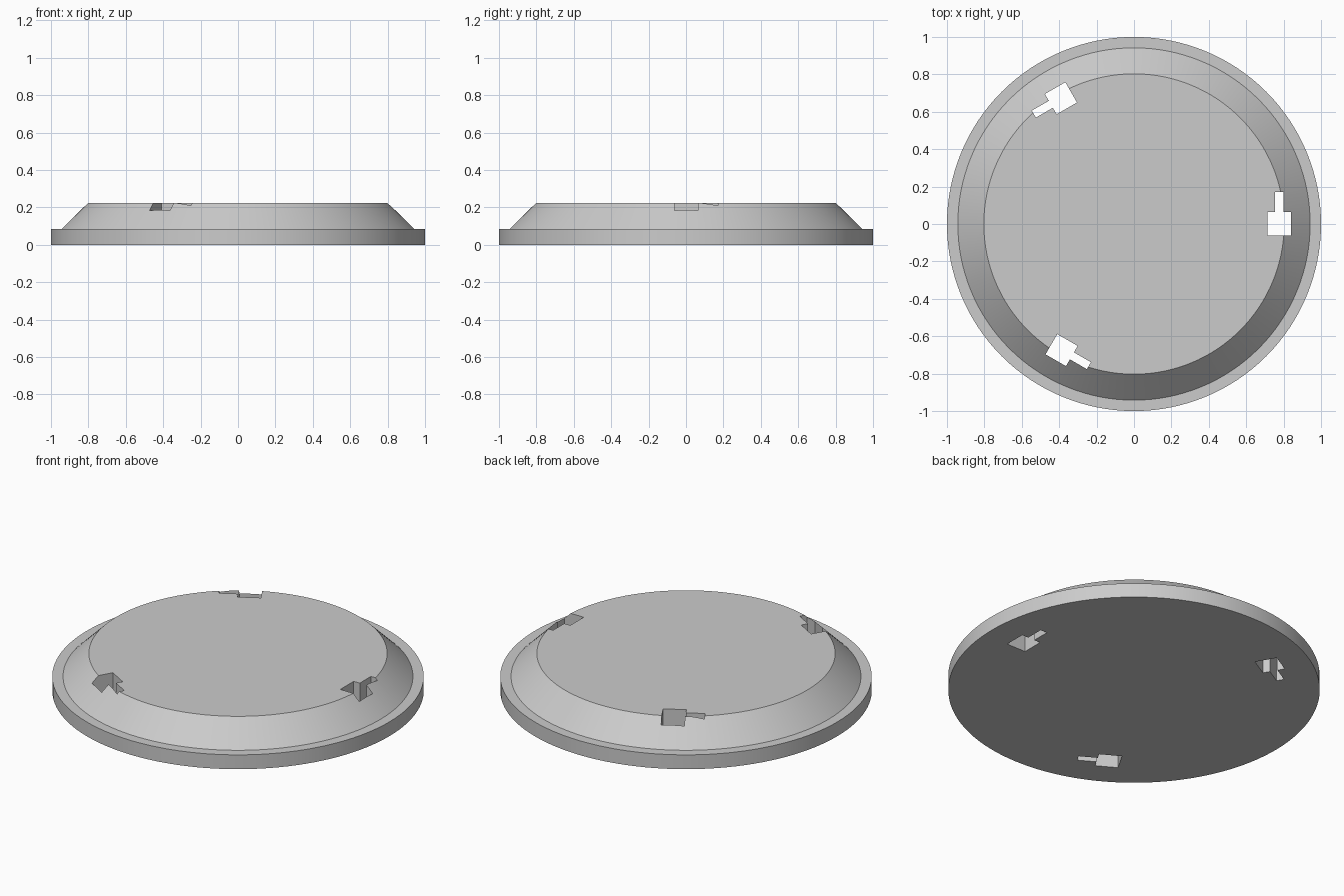
import bpy
import bmesh
import math
from mathutils import Matrix, Vector

cube = bpy.data.objects.get("Cube")
if cube:
    bpy.data.objects.remove(cube, do_unlink=True)

SEGMENTS = 128
HEIGHT = 0.222

# Single grey material
grey = bpy.data.materials.new("light grey")
grey.use_nodes = True
colour = (0.6, 0.6, 0.6, 1)
grey.diffuse_color = colour
grey.node_tree.nodes["Principled BSDF"].inputs["Base Color"].default_value = colour


def make_object(name, bm):
    bmesh.ops.recalc_face_normals(bm, faces=bm.faces)
    mesh = bpy.data.meshes.new(name)
    bm.to_mesh(mesh)
    bm.free()
    mesh.materials.append(grey)
    obj = bpy.data.objects.new(name, mesh)
    bpy.context.collection.objects.link(obj)
    return obj


# Round base: rim, ledge, bevelled wall and flat top, lofted ring by ring
profile = [(1, 0), (1, 0.085), (0.942, 0.085), (0.803, HEIGHT)]
bm = bmesh.new()
rings = []
for radius, z in profile:
    ring = bmesh.ops.create_circle(bm, segments=SEGMENTS, radius=radius,
                                   matrix=Matrix.Translation((0, 0, z)))
    rings.append(ring["verts"])
for low, high in zip(rings, rings[1:]):
    for i in range(SEGMENTS):
        j = (i + 1) % SEGMENTS
        bm.faces.new((low[i], low[j], high[j], high[i]))
bm.faces.new(rings[0])
bm.faces.new(rings[-1])
base = make_object("round_base", bm)

# Keyhole cutter: square opening with a narrow slot, repeated three times
outline = [(0.715, -0.061), (0.84, -0.061), (0.84, 0.065), (0.798, 0.065),
           (0.798, 0.17), (0.755, 0.17), (0.755, 0.065), (0.715, 0.065)]
bm = bmesh.new()
for k in range(3):
    turn = Matrix.Rotation(math.radians(120 * k), 3, "Z")
    face = bm.faces.new([bm.verts.new(turn @ Vector((x, y, -0.1))) for x, y in outline])
    grown = bmesh.ops.extrude_face_region(bm, geom=[face])
    moved = [v for v in grown["geom"] if isinstance(v, bmesh.types.BMVert)]
    bmesh.ops.translate(bm, verts=moved, vec=(0, 0, 0.5))
cutter = make_object("keyhole_cutter", bm)
cutter.hide_render = True

# Cut the keyholes right through the base
cut = base.modifiers.new("keyholes", "BOOLEAN")
cut.operation = "DIFFERENCE"
cut.solver = "EXACT"
cut.object = cutter
bpy.ops.object.select_all(action="DESELECT")
base.select_set(True)
bpy.context.view_layer.objects.active = base
bpy.ops.object.modifier_apply(modifier=cut.name)
bpy.data.objects.remove(cutter, do_unlink=True)

# Smooth round walls with crisp edges
bpy.ops.object.shade_smooth_by_angle(angle=math.radians(25))
